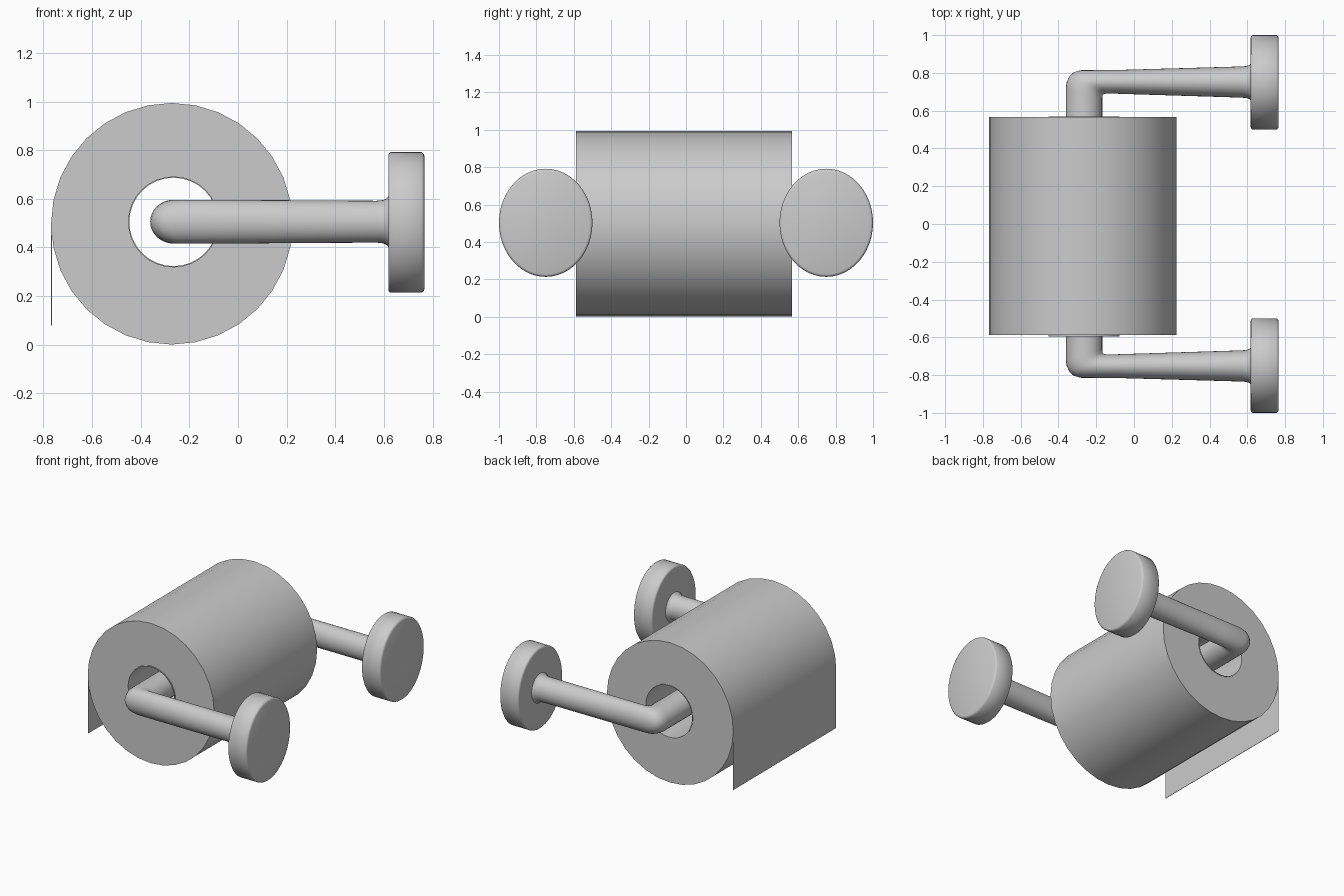
import bpy, bmesh
from math import cos, sin, pi, radians

if "Cube" in bpy.data.objects:
    bpy.data.objects.remove(bpy.data.objects["Cube"])


def finish(name, bm, angle=35):
    bmesh.ops.recalc_face_normals(bm, faces=bm.faces)
    mesh = bpy.data.meshes.new(name)
    bm.to_mesh(mesh)
    bm.free()
    ob = bpy.data.objects.new(name, mesh)
    bpy.context.collection.objects.link(ob)
    bpy.ops.object.select_all(action='DESELECT')
    ob.select_set(True)
    bpy.context.view_layer.objects.active = ob
    bpy.ops.object.shade_smooth_by_angle(angle=radians(angle))
    return ob


def loft(bm, rings, closed=False):
    """Join vertex rings with quads; closed also joins last to first."""
    loops = [[bm.verts.new(p) for p in ring] for ring in rings]
    n = len(loops[0])
    for k in range(len(loops) if closed else len(loops) - 1):
        a, b = loops[k], loops[(k + 1) % len(loops)]
        for i in range(n):
            j = (i + 1) % n
            bm.faces.new((a[i], a[j], b[j], b[i]))
    return loops


def tube(name, outer, inner, y0, y1, n=32):
    """Hollow cylinder along y; outer and inner are (x, z, radius)."""
    def ring(c, y):
        return [(c[0] + c[2] * cos(2 * pi * i / n), y,
                 c[1] + c[2] * sin(2 * pi * i / n)) for i in range(n)]
    bm = bmesh.new()
    loft(bm, [ring(outer, y0), ring(outer, y1), ring(inner, y1), ring(inner, y0)], True)
    return finish(name, bm)


def mirror_y(ob):
    mod = ob.modifiers.new("mirror", 'MIRROR')
    mod.use_axis = (False, True, False)


# Paper roll and its cardboard core
tube("paper_roll", (-0.272, 0.4975, 0.4965), (-0.265, 0.505, 0.187), -0.588, 0.567)
tube("cardboard_core", (-0.265, 0.505, 0.187), (-0.265, 0.505, 0.182), -0.595, 0.570)

# Loose sheet hanging from the outer side of the roll
bm = bmesh.new()
bmesh.ops.create_cube(bm, size=1)
for v in bm.verts:
    v.co = (-0.7665 + v.co.x * 0.003, -0.0105 + v.co.y * 1.155, 0.29 + v.co.z * 0.42)
finish("hanging_sheet", bm)

# Bent holder arm: each station is inner x, y, outer x, y, half height
stations = [
    (-.168, 0, -.361, 0, .090), (-.168, .66, -.361, .72, .090),
    (-.167, .678, -.356, .752, .090), (-.164, .685, -.342, .783, .090),
    (-.159, .688, -.318, .804, .090), (-.15, .690, -.28, .814, .090),
    (-.10, .690, -.10, .815, .090), (.57, .669, .57, .834, .086),
    (.597, .667, .597, .836, .089), (.612, .661, .612, .842, .096),
    (.619, .652, .619, .851, .105), (.63, .650, .63, .853, .107)]
bm = bmesh.new()
rings = []
for ix, iy, ox, oy, hz in stations:
    cx, cy, dx, dy = (ix + ox) / 2, (iy + oy) / 2, (ox - ix) / 2, (oy - iy) / 2
    rings.append([(cx + dx * cos(2 * pi * i / 32), cy + dy * cos(2 * pi * i / 32),
                   0.506 + hz * sin(2 * pi * i / 32)) for i in range(32)])
loft(bm, rings)
mirror_y(finish("holder_arm", bm, 50))

# Oval wall plates with softened rims: profile of x and inset
profile = [(.618, .014), (.620, .006), (.627, 0), (.755, 0), (.763, .006), (.766, .014)]
bm = bmesh.new()
loops = loft(bm, [[(x, 0.75 + (0.25 - d) * cos(2 * pi * i / 48),
                    0.503 + (0.289 - d) * sin(2 * pi * i / 48)) for i in range(48)]
                  for x, d in profile])
bm.faces.new(loops[0])
bm.faces.new(loops[-1])
mirror_y(finish("wall_plate", bm, 50))
